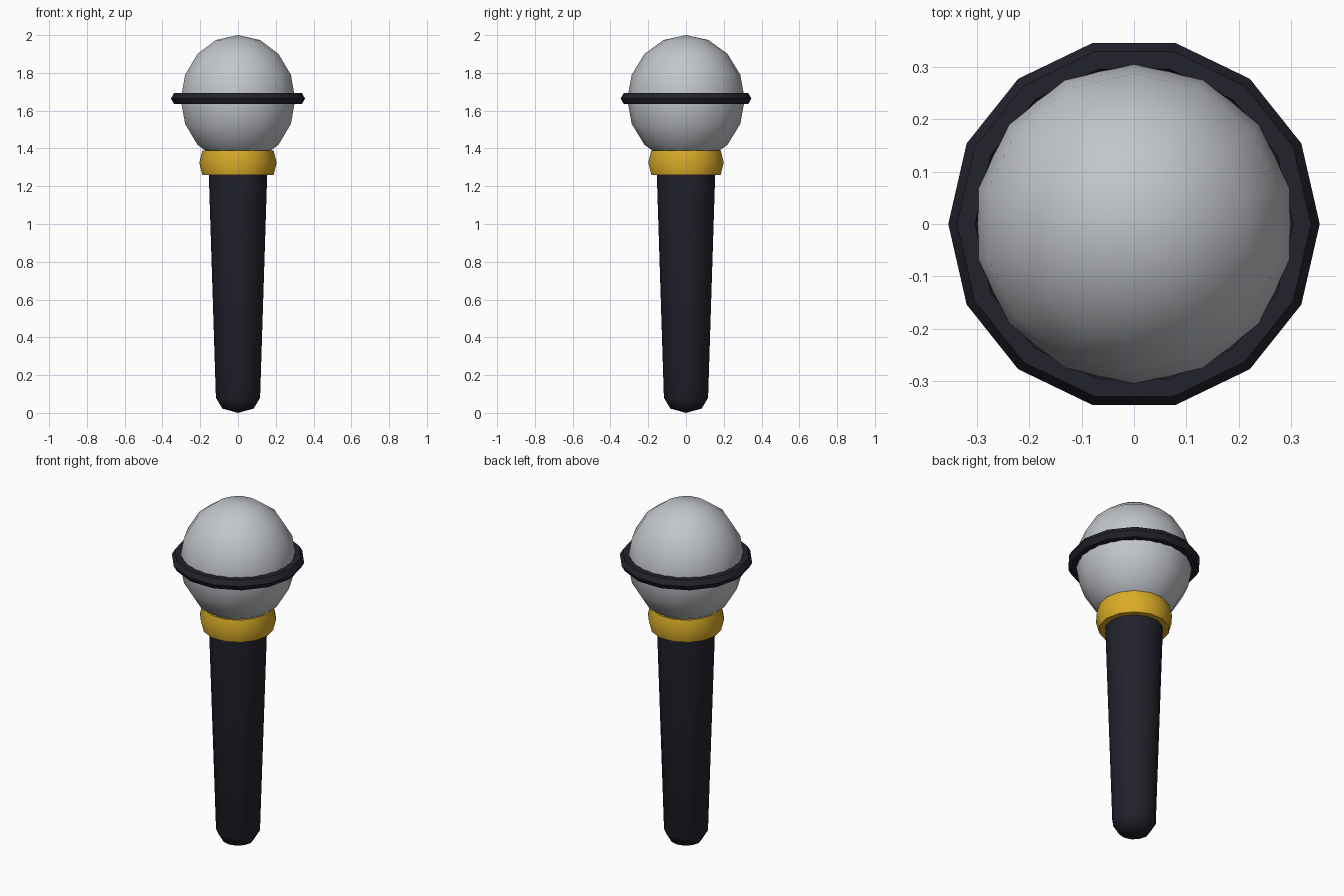
import bpy, bmesh
from math import pi, radians

cube = bpy.data.objects.get("Cube")
if cube:
    bpy.data.objects.remove(cube, do_unlink=True)


def material(name, rgb):
    mat = bpy.data.materials.new(name)
    mat.use_nodes = True
    mat.diffuse_color = (*rgb, 1)
    mat.node_tree.nodes["Principled BSDF"].inputs["Base Color"].default_value = (*rgb, 1)
    return mat


dark = material("dark_plastic", (0.016, 0.016, 0.026))
gold = material("gold", (0.70, 0.41, 0.02))
grey = material("light_grey", (0.54, 0.56, 0.59))


def finish(name, mat):
    """Name, colour and smooth the active object, keeping hard edges."""
    obj = bpy.context.object
    obj.name = obj.data.name = name
    obj.data.materials.clear()
    obj.data.materials.append(mat)
    bpy.ops.object.transform_apply(location=False, rotation=False, scale=True)
    bpy.ops.object.shade_smooth_by_angle(angle=radians(50))


def hex_ring(name, mat, z, radius, thickness, height_scale):
    """Ring with a six-sided section whose point faces outward."""
    bpy.ops.mesh.primitive_torus_add(
        location=(0, 0, z), major_segments=14, minor_segments=6,
        major_radius=radius, minor_radius=thickness)
    bpy.context.object.scale.z = height_scale
    finish(name, mat)


def lathe(name, mat, profile, sides):
    """Spin a (radius, height) profile about the z axis."""
    bm = bmesh.new()
    verts = [bm.verts.new((0, r, z)) for r, z in profile]
    edges = [bm.edges.new(pair) for pair in zip(verts, verts[1:])]
    bmesh.ops.spin(bm, geom=verts + edges, cent=(0, 0, 0), axis=(0, 0, 1),
                   angle=2 * pi, steps=sides)
    bmesh.ops.remove_doubles(bm, verts=bm.verts, dist=0.0001)
    bmesh.ops.recalc_face_normals(bm, faces=bm.faces)
    mesh = bpy.data.meshes.new(name)
    bm.to_mesh(mesh)
    bm.free()
    obj = bpy.data.objects.new(name, mesh)
    bpy.context.collection.objects.link(obj)
    bpy.ops.object.select_all(action="DESELECT")
    obj.select_set(True)
    bpy.context.view_layer.objects.active = obj
    finish(name, mat)


# Tapered handle with a rounded foot
lathe("handle", dark,
      [(0, 0), (0.083, 0.023), (0.117, 0.08), (0.158, 1.37), (0, 1.37)], 12)

# Collar between handle and head
hex_ring("collar", gold, 1.325, 0.172, 0.033, 2.27)

# Slightly tall mesh head
bpy.ops.mesh.primitive_uv_sphere_add(segments=14, ring_count=8, radius=0.311,
                                     location=(0, 0, 1.66))
bpy.context.object.scale.z = 0.34 / 0.311
finish("head", grey)

# Band around the head
hex_ring("head_band", dark, 1.664, 0.321, 0.034, 1)
